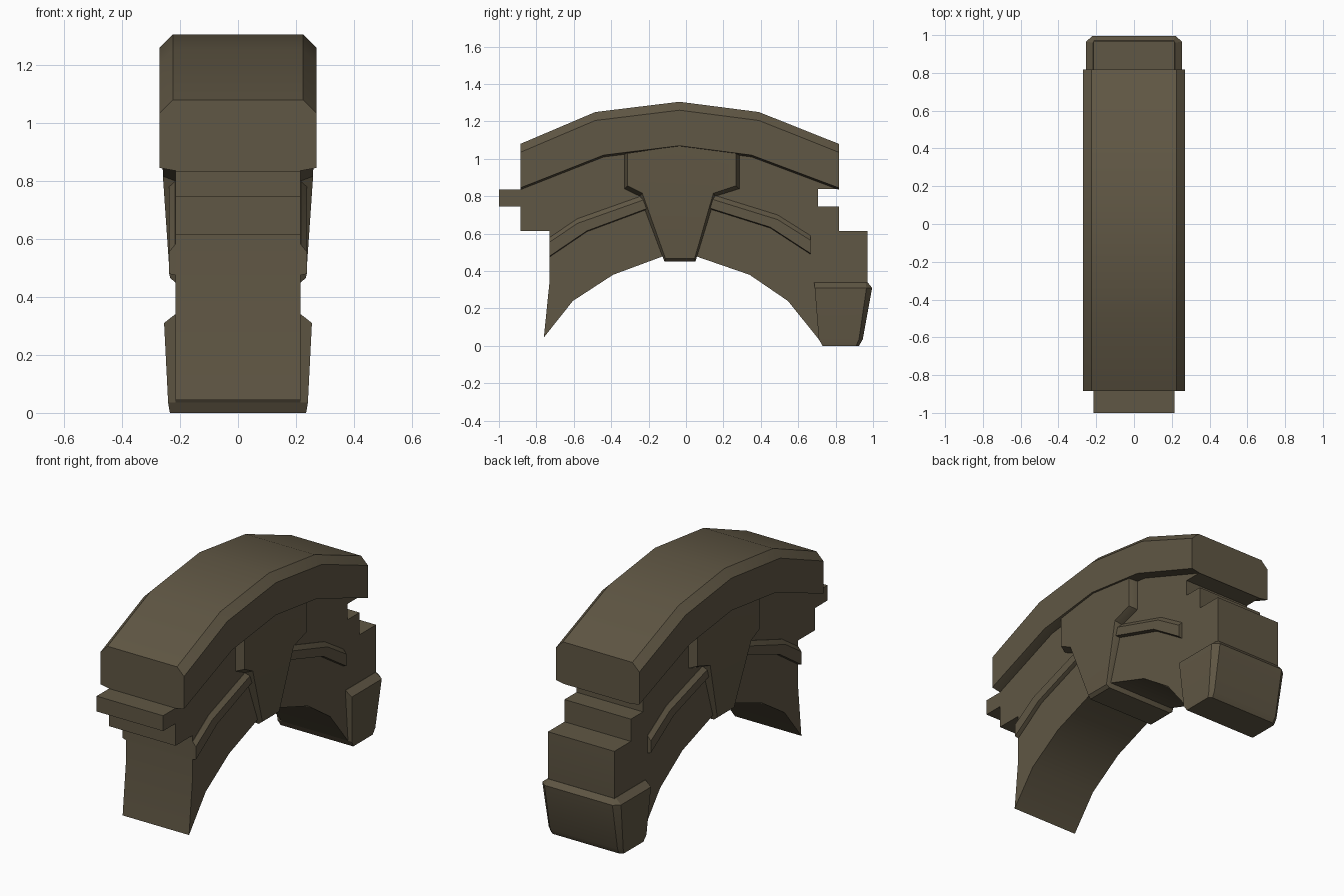
import bpy, bmesh, math
from mathutils import Vector

if "Cube" in bpy.data.objects:
    bpy.data.objects.remove(bpy.data.objects["Cube"])

stone = bpy.data.materials.new("dark olive stone")
stone.diffuse_color = (0.117, 0.095, 0.058, 1)
stone.use_nodes = True
stone.node_tree.nodes["Principled BSDF"].inputs["Base Color"].default_value = stone.diffuse_color


def finish(bm, name):
    bmesh.ops.recalc_face_normals(bm, faces=bm.faces)
    me = bpy.data.meshes.new(name)
    bm.to_mesh(me)
    bm.free()
    me.materials.append(stone)
    ob = bpy.data.objects.new(name, me)
    bpy.context.collection.objects.link(ob)
    bpy.ops.object.select_all(action='DESELECT')
    ob.select_set(True)
    bpy.context.view_layer.objects.active = ob
    bpy.ops.object.shade_smooth_by_angle(angle=math.radians(25))
    return ob


def loft(name, rings):
    """Skin closed rings of equal point count and cap both ends."""
    bm = bmesh.new()
    vs = [[bm.verts.new(p) for p in r] for r in rings]
    n = len(vs[0])
    for a, b in zip(vs, vs[1:]):
        for i in range(n):
            j = (i + 1) % n
            bm.faces.new((a[i], a[j], b[j], b[i]))
    caps = [bm.faces.new(vs[0]), bm.faces.new(vs[-1])]
    bmesh.ops.recalc_face_normals(bm, faces=bm.faces)
    bmesh.ops.triangulate(bm, faces=[f for f in caps if len(f.verts) > 8])
    return finish(bm, name)


# Arch body with stepped interlocking ends
body = [(-1, .835), (-1, .745), (-.885, .745), (-.885, .615), (-.73, .615),
        (-.73, .34), (-.76, .045), (-.605, .24), (-.39, .38), (-.12, .48),
        (.05, .48), (.34, .38), (.545, .24), (.71, .035), (.93, .035),
        (.97, .34), (.97, .615), (.817, .615), (.817, .745), (.705, .745),
        (.705, .838), (.81, .838), (.81, .9), (.37, 1.06), (-.035, 1.11),
        (-.46, 1.06), (-.88, .9), (-.88, .835)]
loft("arch_body", [[(x, y, z) for y, z in body] for x in (-.215, .215)])

# Chamfered cap swept over the arch: (bottom y, bottom z, top y, top z)
cap = [(-.885, .835, -.885, 1.08), (-.44, 1.01, -.485, 1.25),
       (-.035, 1.06, -.035, 1.305), (.35, 1.01, .39, 1.25),
       (.817, .835, .817, 1.08)]


def cap_ring(yb, zb, yt, zt):
    half = [(.215, yb, zb), (.27, yb, zb + .01),
            (.27, yt, zt - .045), (.225, yt, zt)]
    return half + [(-x, y, z) for x, y, z in reversed(half)]


loft("arch_cap", [cap_ring(*c) for c in cap])

# Keystone, tapering in width towards the bottom, with bevelled outlines
key = [(-.33, 1.03), (-.33, .84), (-.247, .80), (-.115, .45), (.05, .45),
       (.157, .80), (.285, .84), (.285, 1.03), (-.035, 1.07)]


def key_ring(side, outer):
    ring = []
    for y, z in key:
        if outer:
            y = -.023 + (y + .023) * .94
            z = z + .016 if z < .9 else z
        w = .235 + .025 * min(1, max(0, (z - .47) / .36)) if outer else .216
        ring.append((side * w, y, z))
    return ring


loft("keystone", [key_ring(-1, True), key_ring(-1, False),
                  key_ring(1, False), key_ring(1, True)])

# Raised side mouldings: (top y, top z, bottom y, bottom z)
trims = {"front": [(-.2, .815, -.18, .74), (-.58, .68, -.53, .61),
                   (-.729, .58, -.729, .475)],
         "back": [(.12, .815, .1, .74), (.49, .70, .45, .63),
                  (.665, .59, .665, .49)]}
for label, path in trims.items():
    for side, tag in ((-1, "left"), (1, "right")):
        loft(f"{label}_moulding_{tag}",
             [[(side * .2, yt, zt), (side * .217, yt, zt),
               (side * .238, yt, zt - .025), (side * .238, yb, zb + .005),
               (side * .217, yb, zb), (side * .2, yb, zb)]
              for yt, zt, yb, zb in path])

# Tapered foot block at the back: (side half width, inner y, corner y, back y, back half width, z)
foot = [(.235, .73, .91, .925, .215, 0), (.241, .71, .925, .945, .218, .035),
        (.255, .688, .965, .995, .22, .31), (.217, .685, .96, .971, .21, .34)]


def foot_ring(w, yi, yc, yb, wb, z):
    half = [(w, yi, z), (w, yc, z), (wb, yb, z)]
    return half + [(-x, y, zz) for x, y, zz in reversed(half)]


loft("foot_block", [foot_ring(*f) for f in foot])
